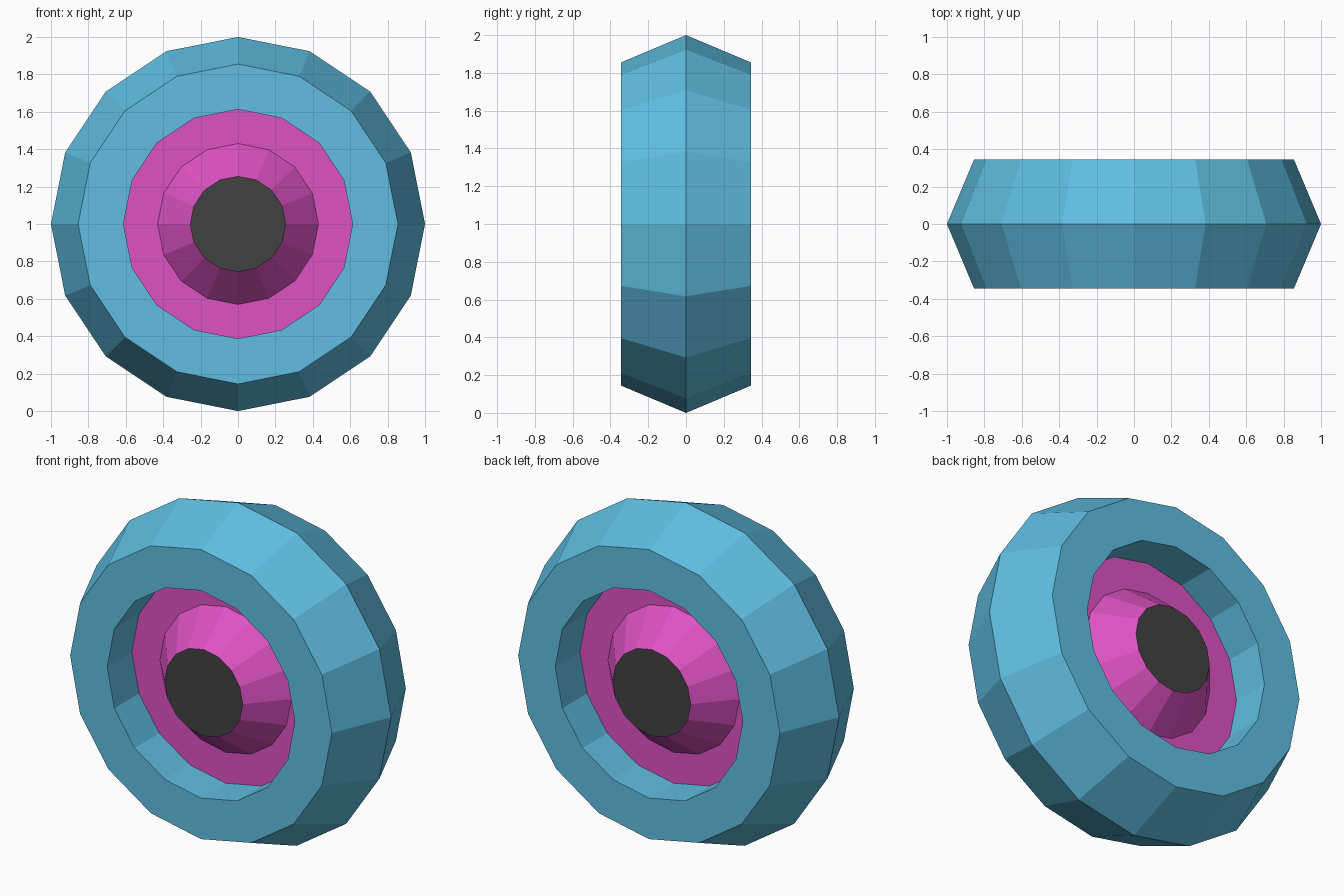
import bpy
import bmesh
from math import cos, sin, tau

if "Cube" in bpy.data.objects:
    bpy.data.objects.remove(bpy.data.objects["Cube"])

SIDES = 16
CENTRE_Z = 1.0


def material(name, rgb):
    mat = bpy.data.materials.new(name)
    mat.diffuse_color = (*rgb, 1.0)
    mat.use_nodes = True
    mat.node_tree.nodes["Principled BSDF"].inputs["Base Color"].default_value = mat.diffuse_color
    return mat


def lathe(name, profile, mat, caps=False):
    """Spin (radius, y) points around the wheel axis; close as a ring or cap the ends."""
    bm = bmesh.new()
    rings = []
    for r, y in profile:
        rings.append([bm.verts.new((r * cos(tau * i / SIDES), y, r * sin(tau * i / SIDES)))
                      for i in range(SIDES)])
    pairs = list(zip(rings, rings[1:]))
    if caps:
        bm.faces.new(rings[0])
        bm.faces.new(rings[-1])
    else:
        pairs.append((rings[-1], rings[0]))
    for a, b in pairs:
        for i in range(SIDES):
            j = (i + 1) % SIDES
            bm.faces.new((a[i], a[j], b[j], b[i]))
    bmesh.ops.recalc_face_normals(bm, faces=bm.faces)
    mesh = bpy.data.meshes.new(name)
    bm.to_mesh(mesh)
    bm.free()
    mesh.materials.append(mat)
    obj = bpy.data.objects.new(name, mesh)
    obj.location.z = CENTRE_Z
    bpy.context.collection.objects.link(obj)
    return obj


def mirrored(half):
    """Complete a profile given for the front half (negative y)."""
    return half + [(r, -y) for r, y in reversed(half) if y != 0]


blue = material("tyre_blue", (0.115, 0.515, 0.76))
magenta = material("rim_magenta", (0.73, 0.084, 0.552))
dark = material("axle_dark", (0.054, 0.054, 0.054))

# Tyre: ridged tread, flat side walls, open centre
lathe("tyre", mirrored([(0.613, -0.345), (0.855, -0.345), (1.0, 0.0)]), blue)

# Rim: recessed disc with a conical hub on both sides
lathe("rim", mirrored([(0.255, -0.32), (0.43, -0.115), (0.613, -0.115)]), magenta)

# Axle: dark core whose ends show as the hub caps
lathe("axle", mirrored([(0.255, -0.32)]), dark, caps=True)
